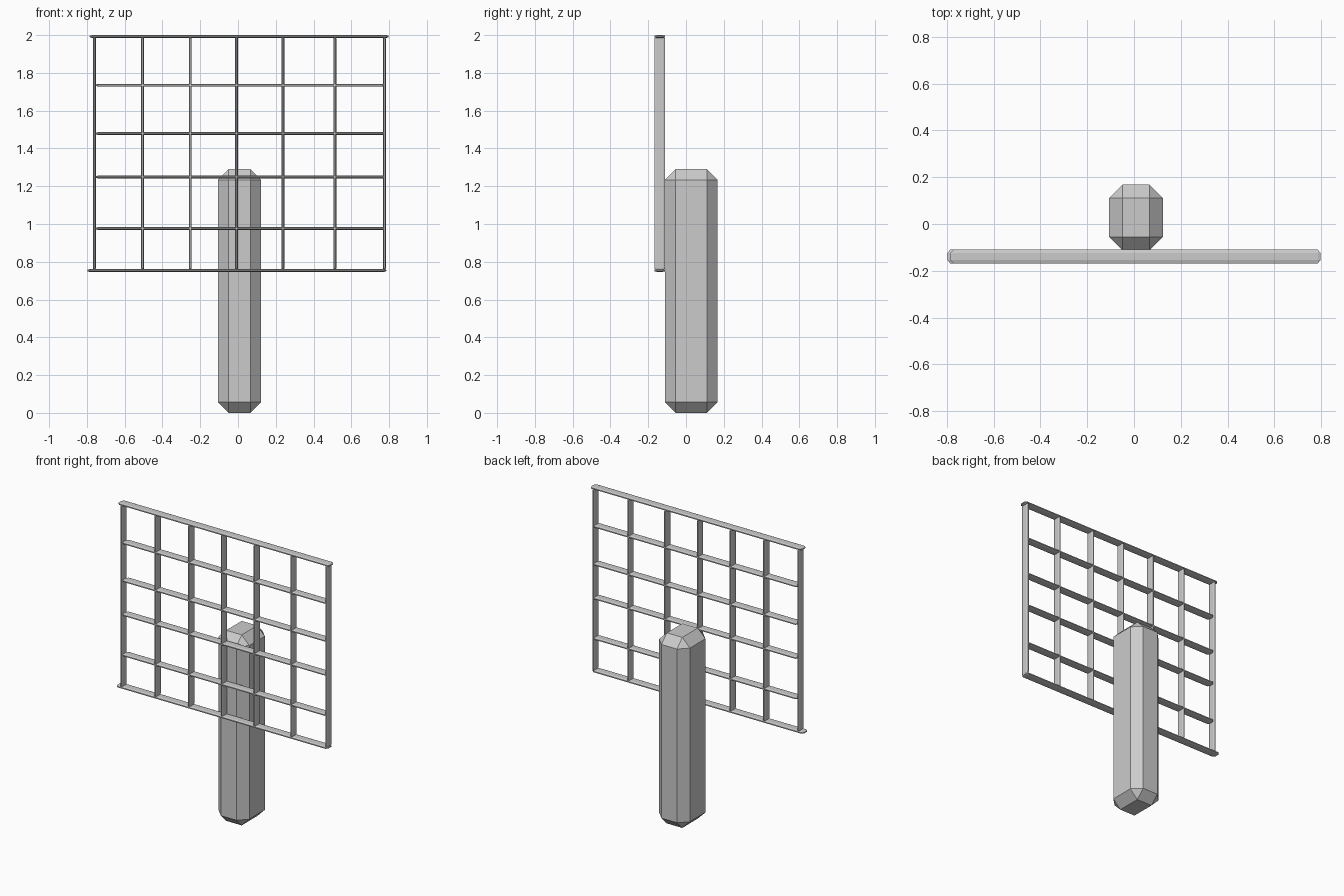
import bpy, bmesh
from itertools import product

if "Cube" in bpy.data.objects:
    bpy.data.objects.remove(bpy.data.objects["Cube"])


def chamfered_box(name, lo, hi, cham):
    """Box with flat chamfers, separate chamfer size per axis."""
    bm = bmesh.new()
    for s in product((0, 1), repeat=3):
        for keep in range(3):
            # the kept axis stays at full extent, the others are pulled in
            p = []
            for a in range(3):
                inset = 0 if a == keep else cham[a]
                p.append(hi[a] - inset if s[a] else lo[a] + inset)
            bm.verts.new(p)
    bmesh.ops.convex_hull(bm, input=bm.verts[:])
    bmesh.ops.dissolve_limit(bm, angle_limit=0.01, verts=bm.verts[:], edges=bm.edges[:])
    bmesh.ops.recalc_face_normals(bm, faces=bm.faces[:])
    me = bpy.data.meshes.new(name)
    bm.to_mesh(me)
    bm.free()
    ob = bpy.data.objects.new(name, me)
    bpy.context.collection.objects.link(ob)
    return ob


# Thick post
chamfered_box("post", (-0.107, -0.112, 0), (0.123, 0.168, 1.29), (0.057, 0.057, 0.057))

# Grid bars: flat strips standing edge-on to the front
Y0, Y1, H = -0.168, -0.110, 0.0075

# Upright bars
for i, x in enumerate((-0.76, -0.505, -0.253, -0.008, 0.238, 0.513, 0.775)):
    chamfered_box(f"upright_bar_{i + 1}", (x - H, Y0, 0.755), (x + H, Y1, 1.992),
                  (0.004, 0.013, 0.010))

# Cross bars: height, left end, right end
for i, (z, x0, x1) in enumerate(((0.754, -0.798, 0.785), (0.976, -0.753, 0.778),
                                 (1.249, -0.753, 0.778), (1.479, -0.753, 0.778),
                                 (1.735, -0.753, 0.778), (1.9925, -0.785, 0.798))):
    chamfered_box(f"cross_bar_{i + 1}", (x0, Y0, z - H), (x1, Y1, z + H),
                  (0.012, 0.013, 0.004))
